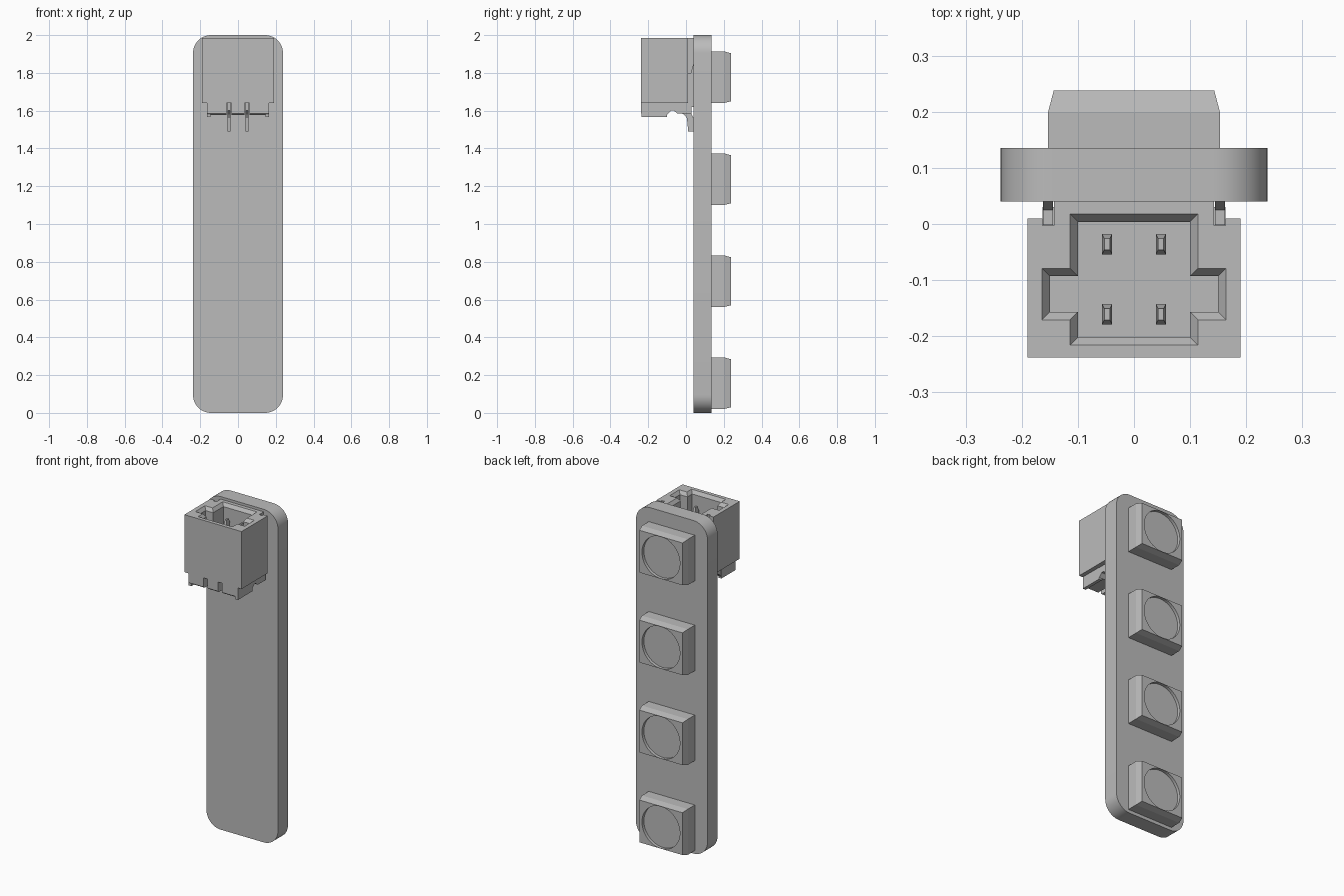
import bpy, bmesh, math

cube = bpy.data.objects.get("Cube")
if cube:
    bpy.data.objects.remove(cube, do_unlink=True)

grey = bpy.data.materials.new("light grey")
grey.use_nodes = True
colour = (0.5, 0.5, 0.5, 1)
grey.diffuse_color = colour
grey.node_tree.nodes["Principled BSDF"].inputs["Base Color"].default_value = colour


def loft(name, rings):
    """Closed solid through a list of equally long rings."""
    bm = bmesh.new()
    loops = [[bm.verts.new(p) for p in ring] for ring in rings]
    n = len(loops[0])
    for a, b in zip(loops, loops[1:]):
        for i in range(n):
            j = (i + 1) % n
            bm.faces.new((a[i], a[j], b[j], b[i]))
    bm.faces.new(loops[0])
    bm.faces.new(loops[-1])
    bmesh.ops.recalc_face_normals(bm, faces=bm.faces)
    mesh = bpy.data.meshes.new(name)
    bm.to_mesh(mesh)
    bm.free()
    mesh.materials.append(grey)
    obj = bpy.data.objects.new(name, mesh)
    bpy.context.collection.objects.link(obj)
    return obj


def rect(x0, x1, y0, y1, z):
    return [(x0, y0, z), (x1, y0, z), (x1, y1, z), (x0, y1, z)]


def side_profile(name, points, x0, x1):
    return loft(name, [[(x, y, z) for y, z in points] for x in (x0, x1)])


def cut(obj, cutter):
    cutter.hide_render = True
    cutter.hide_viewport = True
    cutter.display_type = 'WIRE'
    mod = obj.modifiers.new("recess", 'BOOLEAN')
    mod.operation = 'DIFFERENCE'
    mod.solver = 'EXACT'
    mod.object = cutter


def smooth(obj):
    bpy.ops.object.select_all(action='DESELECT')
    obj.select_set(True)
    bpy.context.view_layer.objects.active = obj
    bpy.ops.object.shade_smooth_by_angle(angle=math.radians(30))


# Circuit board with rounded corners
R, HALF, STEPS = 0.095, 0.238, 10
outline = []
for k, (sx, sz) in enumerate([(1, 1), (-1, 1), (-1, -1), (1, -1)]):
    for s in range(STEPS + 1):
        a = math.pi / 2 * (k + s / STEPS)
        outline.append((sx * (HALF - R) + R * math.cos(a),
                        1 + sz * (1 - R) + R * math.sin(a)))
board = loft("circuit_board", [[(x, y, z) for x, z in outline] for y in (0.04, 0.135)])
smooth(board)


# Row of four lamps, each with a round lens recess
def lamp_ring(y, inset):
    w, h = 0.153 - inset, 0.137 - inset
    return [(sx * w, y, 0.157 + sz * h) for sx, sz in ((-1, -1), (1, -1), (1, 1), (-1, 1))]


lamps = loft("lamps", [lamp_ring(0.13, 0), lamp_ring(0.2, 0), lamp_ring(0.238, 0.01)])
circle = [(0.126 * math.cos(math.tau * i / 48), 0.157 + 0.126 * math.sin(math.tau * i / 48))
          for i in range(48)]
lens_cutter = loft("lens_cutter", [[(x, y, z) for x, z in circle] for y in (0.22, 0.3)])
cut(lamps, lens_cutter)
row = lamps.modifiers.new("row", 'ARRAY')
row.count = 4
row.use_relative_offset = False
row.use_constant_offset = True
row.constant_offset_displace = (0, 0, 0.54)

# Socket housing, with slots for the side tabs in its plan
half = [(0.19, -0.238), (0.19, 0.01), (0.163, 0.01), (0.163, -0.003), (0.143, -0.003), (0.143, 0.04)]
plan = half + [(-x, y) for x, y in reversed(half)]
housing = loft("socket_housing", [[(x, y, z) for x, y in plan] for z in (1.64, 1.985)])


# Cross-shaped opening with a bevelled mouth
def cross(grow, z):
    w, e = 0.1 + grow, 0.15 + grow
    front, back = -0.202 - grow, 0.004 + grow
    lo, hi = -0.157 - grow, -0.093 + grow
    right = [(w, front), (w, lo), (e, lo), (e, hi), (w, hi), (w, back)]
    return [(x, y, z) for x, y in right + [(-x, y) for x, y in reversed(right)]]


mouth_cutter = loft("mouth_cutter", [cross(0, 1.72), cross(0, 1.965),
                                     cross(0.014, 1.985), cross(0.014, 2.05)])
cut(housing, mouth_cutter)

# Base of the socket, split by the two pin gaps
base = [(-0.238, 1.645), (-0.238, 1.585), (-0.23, 1.578), (-0.1, 1.578), (-0.08, 1.6),
        (-0.065, 1.6), (-0.045, 1.585), (0.03, 1.585), (0.03, 1.645)]
for name, x0, x1 in (("right", -0.163, -0.061), ("middle", -0.035, 0.035), ("left", 0.061, 0.163)):
    side_profile("socket_base_" + name, base, x0, x1)

# Mirrored tabs, feet, contacts and solder legs
tab = [(-0.002, 1.62), (0.04, 1.62), (0.04, 1.85), (0.025, 1.8), (-0.002, 1.8)]
leg = [(-0.05, 1.64), (-0.05, 1.6), (-0.01, 1.58), (0.005, 1.56), (0.012, 1.49),
       (0.04, 1.49), (0.04, 1.56), (0.02, 1.6), (0.02, 1.64)]
for side, s in (("left", 1), ("right", -1)):
    side_profile("side_tab_" + side, tab, s * 0.144, s * 0.162)
    loft("front_foot_" + side, [rect(s * 0.145, s * 0.165, -0.236, -0.1, z) for z in (1.567, 1.642)])
    side_profile("solder_leg_" + side, leg, s * 0.041, s * 0.055)
    for row_name, y in (("front", -0.161), ("back", -0.036)):
        x = s * 0.048
        loft("contact_" + row_name + "_" + side,
             [rect(x - w, x + w, y - d, y + d, z)
              for w, d, z in ((0.009, 0.018, 1.71), (0.009, 0.018, 1.89), (0.005, 0.01, 1.92))])
